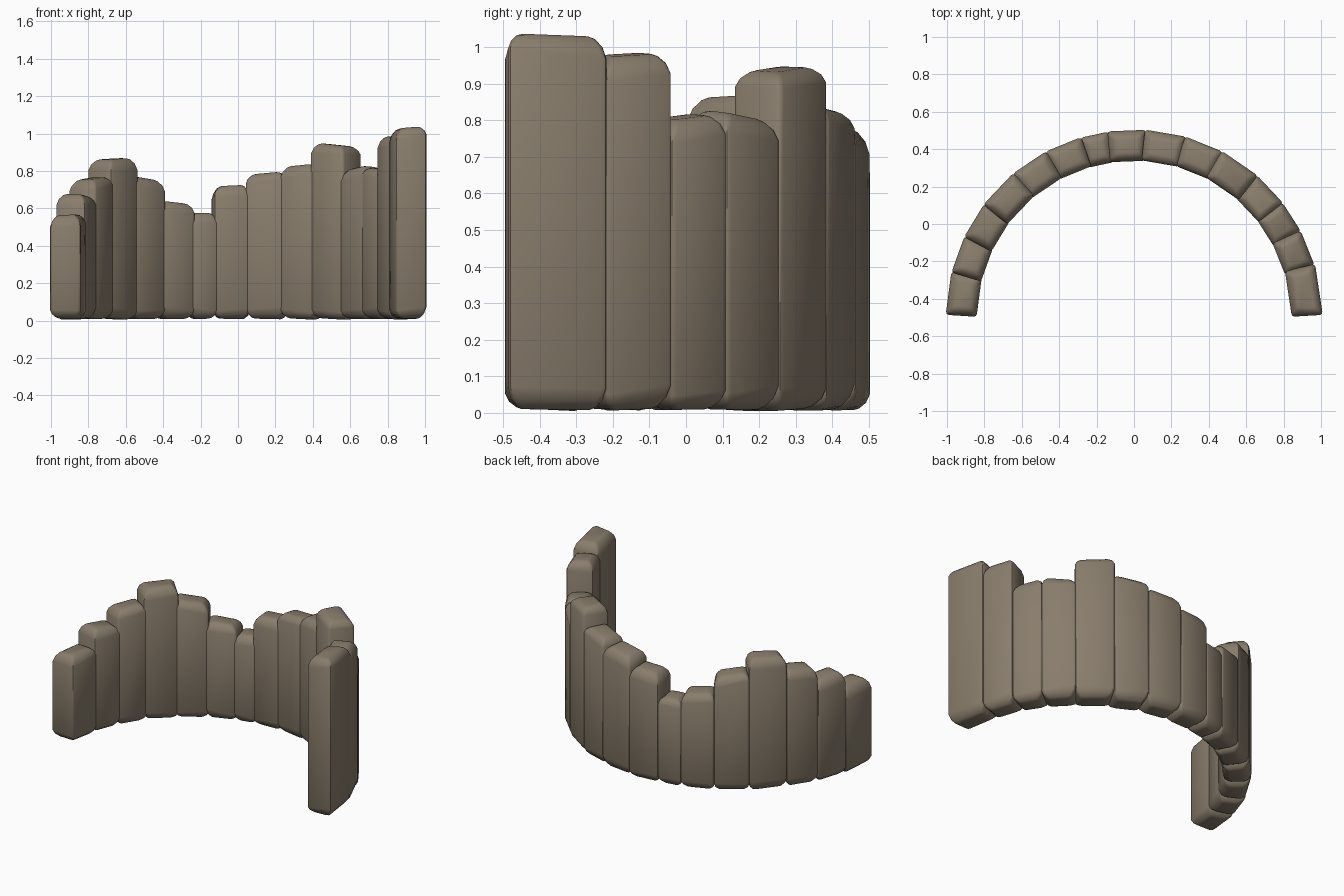
import bpy, bmesh, math, random
from mathutils import Matrix, Vector

random.seed(4)
cube = bpy.data.objects.get("Cube")
if cube:
    bpy.data.objects.remove(cube, do_unlink=True)

stone = bpy.data.materials.new("taupe stone")
stone.use_nodes = True
COLOR = (0.25, 0.205, 0.15, 1)
stone.diffuse_color = COLOR
stone.node_tree.nodes["Principled BSDF"].inputs["Base Color"].default_value = COLOR

# Joint angles of the slabs along the arc, clockwise from -x round to +x
JOINTS = [1, 14, 25.5, 37, 50, 62, 73.5, 82, 93.5, 106, 118, 131, 142.4, 152.6, 163.7, 179]
HEIGHTS = [0.565, 0.68, 0.77, 0.87, 0.775, 0.64, 0.575, 0.725, 0.795, 0.84, 0.95, 0.83, 0.82, 0.985, 1.035]
TILTS = [0.0, -0.01, 0.01, 0.005, -0.015, -0.01, 0.0, 0.005, 0.01, 0.01, -0.01, 0.015, -0.01, -0.005, 0.005]
CENTRE = Vector((0, -0.5, 0))
OUTER, INNER = 1.0, 0.835
CORNER = 0.016
# Worn rim profile: (inset from the side, distance from the end)
RIM = [(0.042, 0.0), (0.028, 0.006), (0.01, 0.026), (0.0, 0.055)]


def jitter(amount):
    return random.uniform(-amount, amount)


def outline(half, inset):
    """Rounded wedge: x runs along the arc, y points outward."""
    points = []
    for side, out in ((1, 1), (-1, 1), (-1, -1), (1, -1)):
        radius = OUTER if out > 0 else INNER
        x = radius * math.tan(half) + (0.002 if out > 0 else 0.012) - inset
        cx, cy = side * (x - CORNER), radius - out * (inset + CORNER)
        start = math.atan2(out, side) - math.pi / 4
        for step in range(3):
            a = start + step * math.pi / 4
            points.append((cx + CORNER * math.cos(a), cy + CORNER * math.sin(a)))
    return points


def make_slab(name, start, end, height, tilt):
    half = math.radians(end - start) / 2
    mid = math.radians((start + end) / 2)
    bm = bmesh.new()
    rings = []
    lean, foot = jitter(0.008), jitter(0.007)
    # Each end of the slab wears unevenly from corner to corner
    wear = {cap: [random.uniform(0.7, 1.2) for _ in range(4)] for cap in ("foot", "top")}
    for cap, profile in (("foot", RIM), ("top", RIM[::-1])):
        for inset, drop in profile:
            ring = []
            for i, (x, y) in enumerate(outline(half, inset)):
                along = x / (OUTER * math.tan(half))
                across = (y - INNER) / (OUTER - INNER) * 2 - 1
                worn = drop * wear[cap][i // 3]
                if cap == "foot":
                    z = 0.009 + foot * along + worn
                else:
                    z = height - abs(tilt) + tilt * along + lean * across - worn
                ring.append(bm.verts.new((x, y, z)))
            rings.append(ring)
    for low, high in zip(rings, rings[1:]):
        for i in range(len(low)):
            j = (i + 1) % len(low)
            bm.faces.new((low[i], low[j], high[j], high[i]))
    bm.faces.new(rings[0][::-1])
    bm.faces.new(rings[-1])
    turn = Matrix.Rotation(math.pi / 2 - mid, 4, 'Z')
    bm.transform(Matrix.Translation(CENTRE) @ turn)
    bmesh.ops.recalc_face_normals(bm, faces=bm.faces)
    mesh = bpy.data.meshes.new(name)
    bm.to_mesh(mesh)
    bm.free()
    mesh.materials.append(stone)
    slab = bpy.data.objects.new(name, mesh)
    bpy.context.collection.objects.link(slab)
    return slab


# Curved wall of slabs standing shoulder to shoulder
bpy.ops.object.select_all(action='DESELECT')
for i, (height, tilt) in enumerate(zip(HEIGHTS, TILTS)):
    slab = make_slab(f"stone_slab_{i + 1}", JOINTS[i], JOINTS[i + 1], height, tilt)
    slab.select_set(True)
    bpy.context.view_layer.objects.active = slab
bpy.ops.object.shade_smooth_by_angle(angle=math.radians(40))
